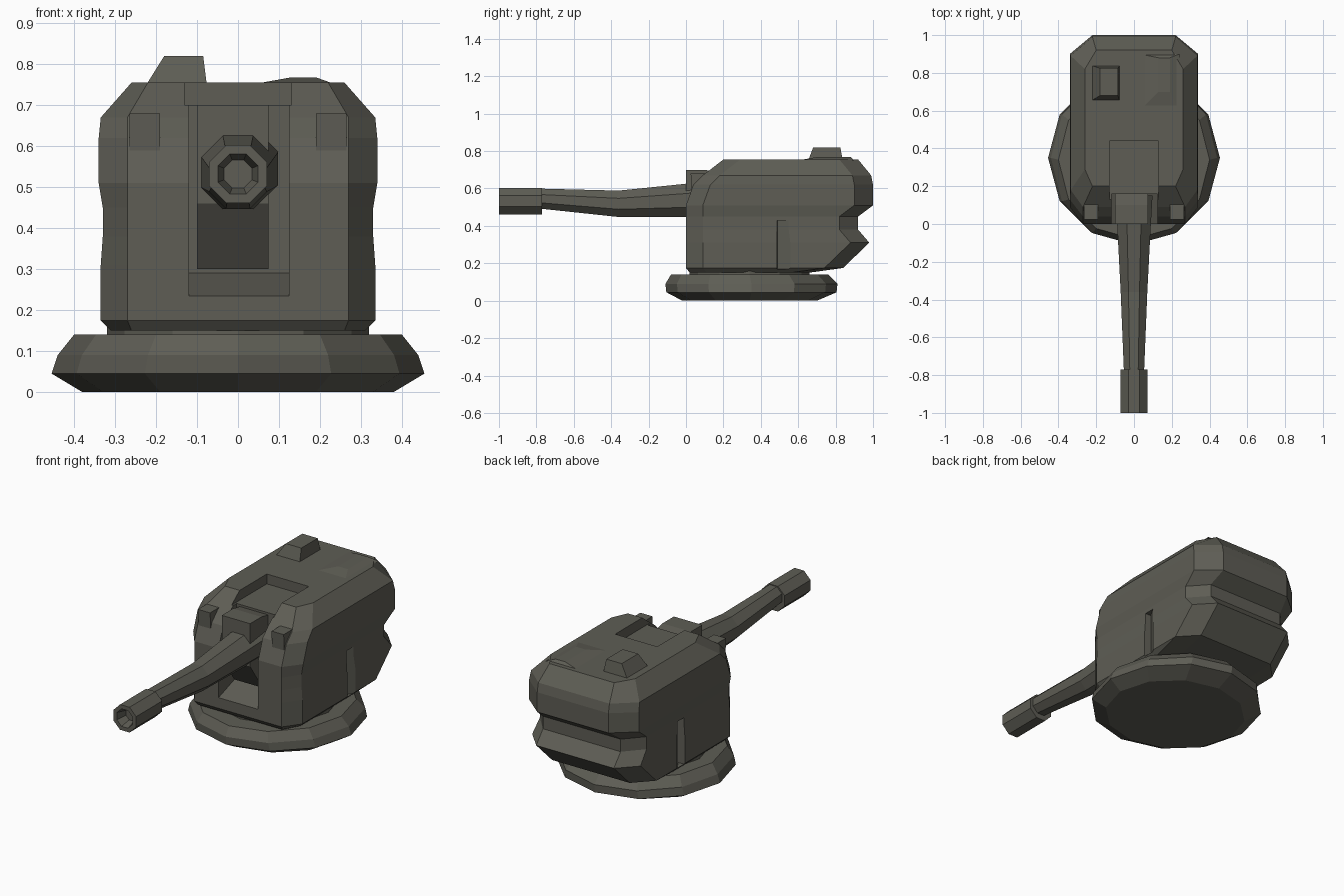
import bpy, bmesh, math

if "Cube" in bpy.data.objects:
    bpy.data.objects.remove(bpy.data.objects["Cube"])

paint = bpy.data.materials.new("olive grey paint")
paint.diffuse_color = (0.112, 0.110, 0.090, 1)
paint.use_nodes = True
paint.node_tree.nodes["Principled BSDF"].inputs["Base Color"].default_value = paint.diffuse_color


def loft(name, rings):
    """Skin a list of equal-length point rings and cap both ends."""
    bm = bmesh.new()
    rows = [[bm.verts.new(p) for p in ring] for ring in rings]
    n = len(rows[0])
    for a, b in zip(rows, rows[1:]):
        for i in range(n):
            j = (i + 1) % n
            bm.faces.new((a[i], a[j], b[j], b[i]))
    bm.faces.new(rows[0][::-1])
    bm.faces.new(rows[-1])
    bmesh.ops.recalc_face_normals(bm, faces=bm.faces)
    mesh = bpy.data.meshes.new(name)
    bm.to_mesh(mesh)
    bm.free()
    mesh.materials.append(paint)
    ob = bpy.data.objects.new(name, mesh)
    bpy.context.collection.objects.link(ob)
    return ob


def rect(x0, x1, y0, y1, z):
    return [(x0, y0, z), (x1, y0, z), (x1, y1, z), (x0, y1, z)]


def side_prism(name, x0, x1, profile):
    """Extrude a (y, z) profile along x."""
    return loft(name, [[(x, y, z) for y, z in profile] for x in (x0, x1)])


def cut(target, cutter):
    mod = target.modifiers.new("cut", 'BOOLEAN')
    mod.operation = 'DIFFERENCE'
    mod.solver = 'EXACT'
    mod.object = cutter
    bpy.context.view_layer.objects.active = target
    bpy.ops.object.modifier_apply(modifier=mod.name)
    bpy.data.objects.remove(cutter)


def disc(cy, rx, ry, z, n=12):
    return [(rx * math.cos(math.tau * i / n), cy + ry * math.sin(math.tau * i / n), z)
            for i in range(n)]


# base ring and neck
loft("turret_base", [disc(0.34, 0.38, 0.36, 0.0), disc(0.35, 0.455, 0.455, 0.045),
                     disc(0.35, 0.44, 0.46, 0.09), disc(0.34, 0.40, 0.42, 0.14)])
loft("turret_neck", [disc(0.34, 0.32, 0.32, 0.12), disc(0.34, 0.32, 0.32, 0.18)])

# armoured body: stacked octagonal outlines (z, front y, rear y, half widths front/side/rear)
levels = [(0.15, 0.02, 0.66, 0.26, 0.31, 0.22),
          (0.175, 0.0, 0.84, 0.27, 0.335, 0.24),
          (0.31, 0.0, 0.98, 0.27, 0.335, 0.24),
          (0.38, 0.0, 0.92, 0.27, 0.33, 0.24),
          (0.45, 0.0, 0.92, 0.27, 0.33, 0.24),
          (0.51, 0.0, 1.0, 0.27, 0.34, 0.22),
          (0.62, 0.04, 1.0, 0.27, 0.34, 0.22),
          (0.67, 0.09, 0.99, 0.27, 0.335, 0.22),
          (0.755, 0.20, 0.92, 0.22, 0.26, 0.20)]
rings = []
for z, yf, yr, wf, ws, wr in levels:
    half = [(wf, yf), (ws, yf + 0.09), (ws, yr - 0.10), (wr, yr)]
    rings.append([(x, y, z) for x, y in half] + [(-x, y, z) for x, y in reversed(half)])
body = loft("turret_body", rings)

# gun slot: shallow roof recess plus deep front opening with a sloping sill
cut(body, loft("roof_cutter", [rect(-0.13, 0.13, -0.1, 0.44, z) for z in (0.70, 0.9)]))
cut(body, side_prism("slot_cutter", -0.12, 0.125,
                     [(-0.1, 0.20), (0.16, 0.29), (0.16, 0.9), (-0.1, 0.9)]))
# tapered side notches
for s in (-1, 1):
    cut(body, loft("notch_cutter", [[(s * 0.36, 0.485, z), (s * 0.36, 0.60, z),
                                     (s * 0.295, 0.49, z)] for z in (0.17, 0.43)]))

# front shoulder lugs
for s, side in ((-1, "left"), (1, "right")):
    xs = sorted((s * 0.19, s * 0.265))
    loft(side + "_shoulder_lug", [rect(*xs, 0.03, 0.2, 0.57), rect(*xs, 0.025, 0.2, 0.68)])

# mantlet behind the gun
side_prism("mantlet", -0.10, 0.075, [(0.0, 0.46), (0.11, 0.30), (0.2, 0.30),
                                     (0.2, 0.68), (0.1, 0.70), (0.0, 0.70), (0.0, 0.64)])

# gun barrel with a thicker muzzle and hollow bore: (y, radius, centre z)
stations = [(0.15, 0.10, 0.545), (-0.02, 0.09, 0.535), (-0.36, 0.072, 0.518),
            (-0.77, 0.055, 0.545), (-0.77, 0.072, 0.532), (-1.0, 0.072, 0.532),
            (-1.0, 0.05, 0.532), (-0.94, 0.035, 0.532)]
loft("gun_barrel", [[(r * math.cos(math.tau * (i + 0.5) / 8) * 1.06, y,
                      cz + r * math.sin(math.tau * (i + 0.5) / 8) * 1.06)
                     for i in range(8)] for y, r, cz in stations])

# roof hatch and low roof ridge
loft("roof_hatch", [rect(-0.23, -0.075, 0.65, 0.84, 0.74), rect(-0.18, -0.085, 0.68, 0.825, 0.82)])
loft("roof_ridge", [rect(0.03, 0.24, 0.6, 0.9, 0.75), rect(0.13, 0.19, 0.7, 0.88, 0.768)])
